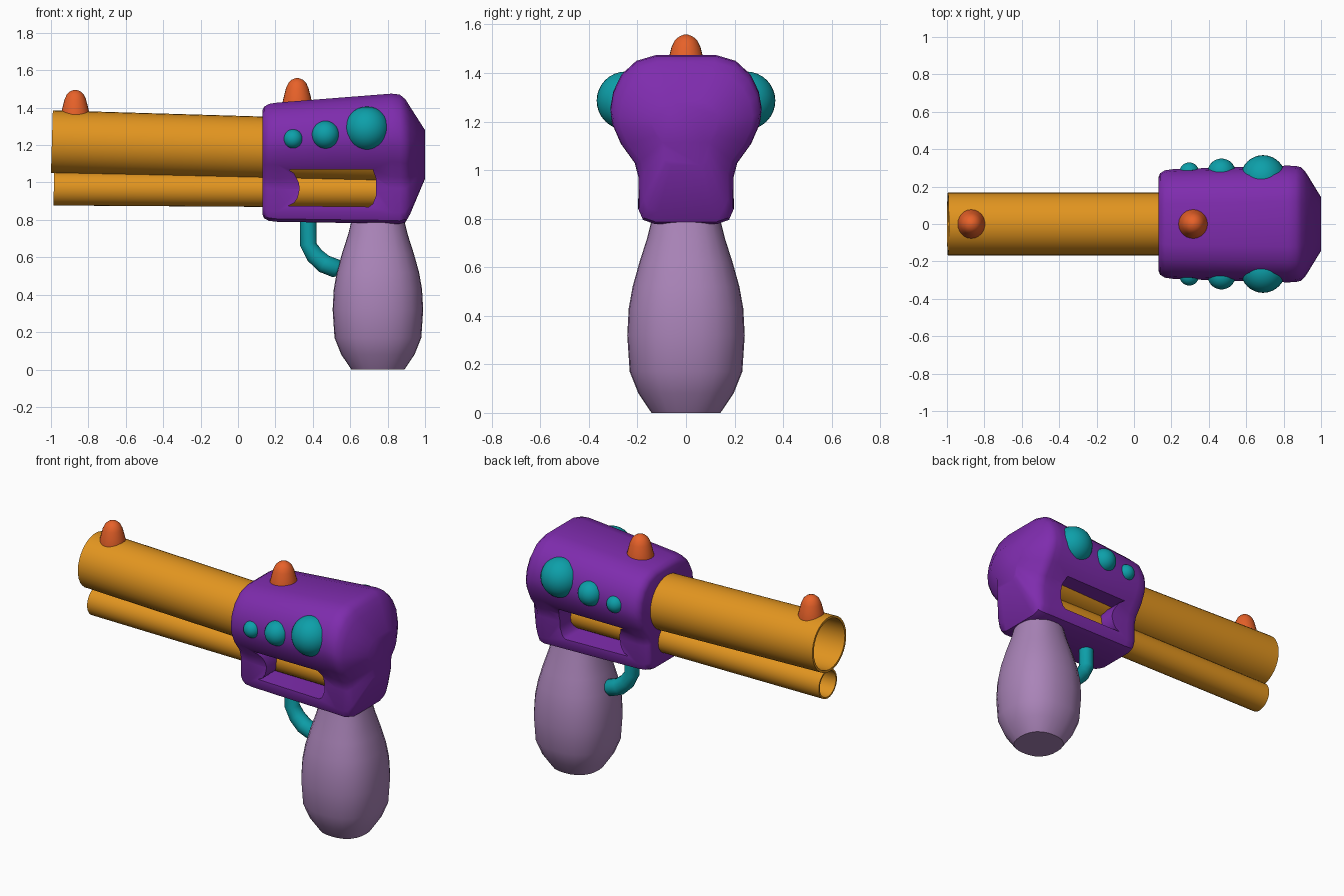
import bpy, bmesh, math
from mathutils import Vector

if "Cube" in bpy.data.objects:
    bpy.data.objects.remove(bpy.data.objects["Cube"])


def material(name, rgb):
    m = bpy.data.materials.new(name)
    m.diffuse_color = (*rgb, 1)
    m.use_nodes = True
    m.node_tree.nodes["Principled BSDF"].inputs["Base Color"].default_value = m.diffuse_color
    return m


PURPLE = material("purple", (0.21, 0.025, 0.42))
ORANGE = material("orange", (0.76, 0.30, 0.014))
TEAL = material("teal", (0.004, 0.35, 0.40))
RED = material("red_orange", (0.80, 0.12, 0.022))
LILAC = material("lilac", (0.40, 0.23, 0.48))


def loft(name, rings, mat, closed=False, angle=40):
    """Skin equal-length rings of points; cap the ends unless closed into a loop."""
    bm = bmesh.new()
    vs = [[bm.verts.new(p) for p in r] for r in rings]
    n = len(rings[0])
    pairs = list(zip(vs, vs[1:])) + ([(vs[-1], vs[0])] if closed else [])
    for a, b in pairs:
        for i in range(n):
            j = (i + 1) % n
            bm.faces.new((a[i], a[j], b[j], b[i]))
    if not closed:
        bm.faces.new(vs[0])
        bm.faces.new(vs[-1])
    bmesh.ops.recalc_face_normals(bm, faces=bm.faces)
    me = bpy.data.meshes.new(name)
    bm.to_mesh(me)
    bm.free()
    ob = bpy.data.objects.new(name, me)
    bpy.context.collection.objects.link(ob)
    me.materials.append(mat)
    smooth(ob, angle)
    return ob


def smooth(ob, angle=40):
    bpy.ops.object.select_all(action='DESELECT')
    ob.select_set(True)
    bpy.context.view_layer.objects.active = ob
    bpy.ops.object.shade_smooth_by_angle(angle=math.radians(angle))


def ring(c, axis, r, n):
    """Circle of n points around c, lying across axis (in the xz plane)."""
    u = Vector((0, 1, 0))
    v = axis.normalized().cross(u)
    return [c + r * (math.cos(t) * u + math.sin(t) * v)
            for t in (2 * math.pi * i / n for i in range(n))]


# body: one cross-section, rescaled at stations along x
half = [(0.13, 0.78), (0.178, 0.797), (0.197, 0.84), (0.196, 0.97), (0.212, 1.03),
        (0.27, 1.11), (0.305, 1.19), (0.312, 1.25), (0.30, 1.32), (0.265, 1.39),
        (0.205, 1.445), (0.12, 1.47)]
section = half + [(-y, z) for y, z in reversed(half)]
stations = [(0.13, 0.80, 0.83, 1.385), (0.14, 0.87, 0.808, 1.405), (0.165, 0.92, 0.795, 1.42),
            (0.21, 0.94, 0.79, 1.427), (0.5, 0.97, 0.785, 1.45), (0.82, 1.0, 0.78, 1.475),
            (0.865, 0.995, 0.778, 1.47), (0.895, 0.97, 0.787, 1.445), (0.92, 0.88, 0.83, 1.405),
            (1.0, 0.46, 1.02, 1.28)]
body = loft("body", [[(x, y * s, lo + (z - 0.78) / 0.69 * (hi - lo)) for y, z in section]
                     for x, s, lo, hi in stations], PURPLE)

# side window cut through the body, with a bulging front edge
window = [(0.27, 1.068), (0.30, 1.05), (0.325, 1.0), (0.33, 0.965), (0.32, 0.92), (0.30, 0.89),
          (0.27, 0.875), (0.70, 0.87), (0.72, 0.885), (0.738, 0.93), (0.738, 1.02), (0.72, 1.07)]
cutter = loft("window_cutter", [[(x, y, z) for x, z in window] for y in (-0.5, 0.5)], PURPLE)
cutter.hide_render = True
mod = body.modifiers.new("window", 'BOOLEAN')
mod.object = cutter
mod.operation = 'DIFFERENCE'
mod.solver = 'EXACT'
bpy.context.view_layer.objects.active = body
bpy.ops.object.modifier_apply(modifier=mod.name)
bpy.data.objects.remove(cutter)
smooth(body)


# barrels: thin-walled open tubes
def tube(name, a, b, r, wall):
    a, b = Vector(a), Vector(b)
    d = b - a
    loft(name, [ring(a, d, r, 32), ring(b, d, r, 32),
                ring(b, d, r - wall, 32), ring(a, d, r - wall, 32)], ORANGE, closed=True)


tube("upper_barrel", (-0.995, 0, 1.218), (0.82, 0, 1.164), 0.168, 0.014)
tube("lower_barrel", (-0.985, 0, 0.967), (0.82, 0, 0.955), 0.09, 0.01)

# grip: bulb of slightly squared rings
grip_profile = [(0.0, 0.142), (0.08, 0.196), (0.17, 0.232), (0.32, 0.242), (0.43, 0.236),
                (0.52, 0.22), (0.62, 0.192), (0.72, 0.16), (0.82, 0.135)]


def squircle(r, z, n=24):
    pts = []
    for i in range(n):
        c, s = math.cos(2 * math.pi * i / n), math.sin(2 * math.pi * i / n)
        k = r / (abs(c) ** 2.4 + abs(s) ** 2.4) ** (1 / 2.4)
        pts.append((0.748 + k * c, k * s, z))
    return pts


loft("grip", [squircle(r, z) for z, r in grip_profile], LILAC)

# trigger: bent rod with a rounded tip
path = [Vector((x, 0, z)) for x, z in
        [(0.375, 0.84), (0.375, 0.67), (0.41, 0.61), (0.46, 0.565), (0.525, 0.54), (0.55, 0.53)]]
radii = [0.044, 0.044, 0.047, 0.05, 0.05, 0.03]
loft("trigger", [ring(p, path[min(i + 1, 5)] - path[max(i - 1, 0)], r, 16)
                 for i, (p, r) in enumerate(zip(path, radii))], TEAL, angle=60)

# sights: rounded cones on the barrel and body
sight = [(-0.03, 1.0), (0.0, 1.0), (0.3, 0.88), (0.62, 0.74), (0.82, 0.58), (0.94, 0.36), (1.0, 0.1)]
for name, x, z, h, r in [("front_sight", -0.87, 1.365, 0.13, 0.077),
                         ("rear_sight", 0.317, 1.42, 0.138, 0.081)]:
    loft(name, [[(x + r * s * math.cos(math.tau * i / 24), r * s * math.sin(math.tau * i / 24),
                  z + h * t) for i in range(24)] for t, s in sight], RED, angle=60)

# side studs: three balls on each side
for side, label in ((-1, "front"), (1, "back")):
    for i, (x, y, z, r) in enumerate([(0.295, 0.277, 1.233, 0.052), (0.468, 0.275, 1.254, 0.075),
                                      (0.69, 0.248, 1.286, 0.12)]):
        bpy.ops.mesh.primitive_uv_sphere_add(segments=32, ring_count=16, radius=r,
                                             location=(x, side * y, z))
        ob = bpy.context.object
        ob.name = f"{label}_stud_{i + 1}"
        ob.data.materials.append(TEAL)
        smooth(ob)
